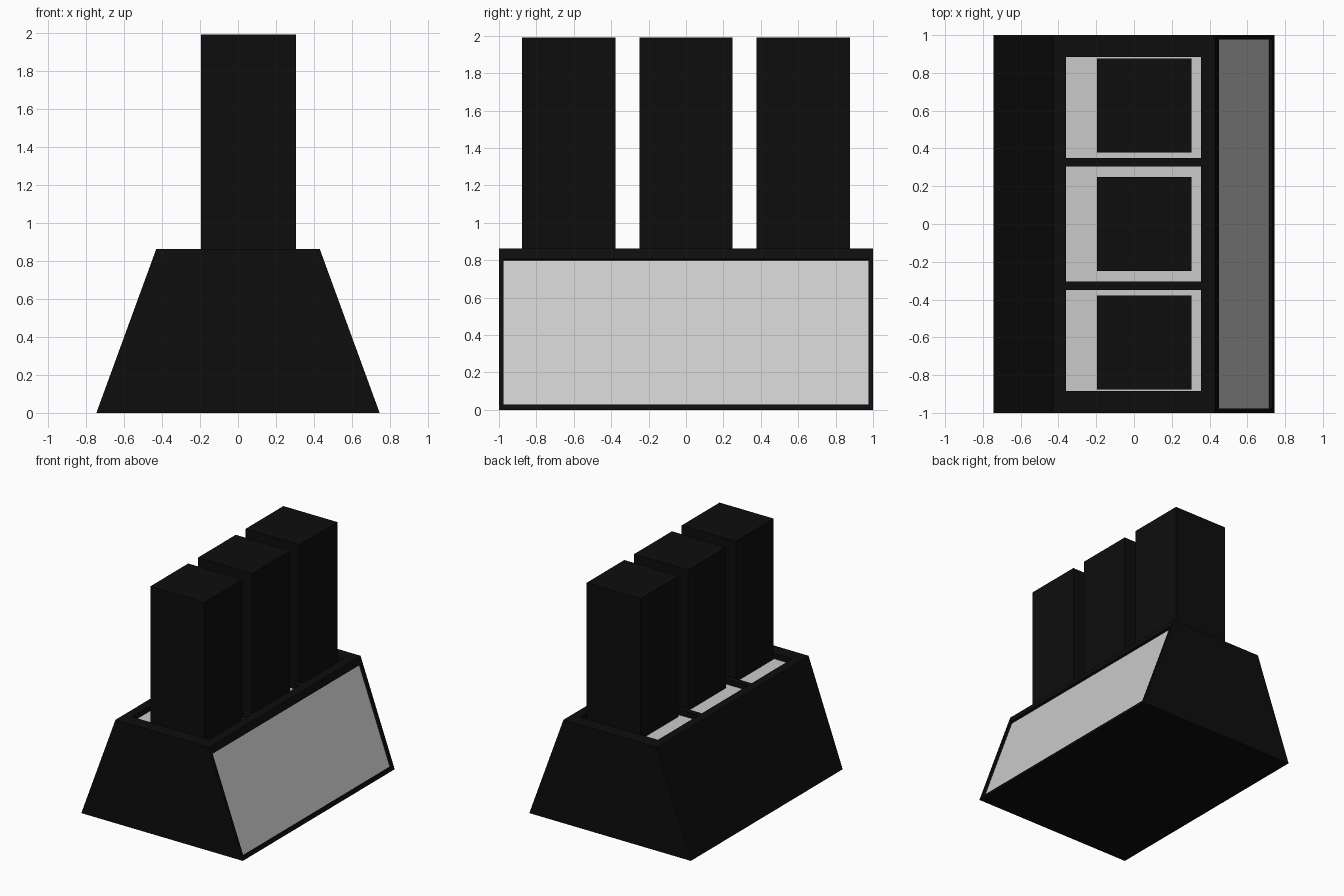
import bpy, bmesh, math
from mathutils import Vector, Matrix

if "Cube" in bpy.data.objects:
    bpy.data.objects.remove(bpy.data.objects["Cube"])

H, TOP = 0.862, 1.99
BOT_X, TOP_X = 0.745, 0.43
ROWS = (-0.627, 0.0, 0.627)

black = bpy.data.materials.new("black")
black.diffuse_color = (0.004, 0.004, 0.004, 1)
black.use_nodes = True
black.node_tree.nodes["Principled BSDF"].inputs["Base Color"].default_value = black.diffuse_color


def finish(name, bm, mat=None):
    me = bpy.data.meshes.new(name)
    bm.to_mesh(me)
    bm.free()
    ob = bpy.data.objects.new(name, me)
    bpy.context.collection.objects.link(ob)
    if mat:
        me.materials.append(mat)
    return ob


def box(name, lo, hi, mat=None, matrix=Matrix()):
    lo, hi = Vector(lo), Vector(hi)
    bm = bmesh.new()
    bmesh.ops.create_cube(bm, size=1, matrix=matrix @ Matrix.Translation((lo + hi) / 2)
                          @ Matrix.Diagonal((*(hi - lo), 1)))
    bmesh.ops.recalc_face_normals(bm, faces=bm.faces)
    return finish(name, bm, mat)


def sheet(name, x0, x1, y0, y1, z, matrix=Matrix()):
    # Single quad facing the local +z side
    bm = bmesh.new()
    face = bm.faces.new([bm.verts.new(matrix @ Vector(p)) for p in
                         ((x0, y0, z), (x1, y0, z), (x1, y1, z), (x0, y1, z))])
    face.normal_update()
    if face.normal.dot(matrix.to_3x3() @ Vector((0, 0, 1))) < 0:
        face.normal_flip()
    return finish(name, bm)


def cut(target, cutter):
    cutter.hide_render = True
    cutter.hide_viewport = True
    mod = target.modifiers.new("pocket", 'BOOLEAN')
    mod.operation = 'DIFFERENCE'
    mod.solver = 'EXACT'
    mod.object = cutter


# Tapered base
bm = bmesh.new()
profile = [(-BOT_X, 0), (BOT_X, 0), (TOP_X, H), (-TOP_X, H)]
face = bm.faces.new([bm.verts.new((x, -1, z)) for x, z in profile])
ext = bmesh.ops.extrude_face_region(bm, geom=[face])
bmesh.ops.translate(bm, vec=(0, 2, 0),
                    verts=[v for v in ext["geom"] if isinstance(v, bmesh.types.BMVert)])
if not any(len(e.link_faces) == 1 for e in bm.edges):
    bmesh.ops.recalc_face_normals(bm, faces=bm.faces)
else:
    bmesh.ops.holes_fill(bm, edges=bm.edges)
    bmesh.ops.recalc_face_normals(bm, faces=bm.faces)
base = finish("base", bm, black)

# Top pockets with pale floors, and a pillar standing in each
DEPTH = 0.045
for i, y in enumerate(ROWS):
    half = 0.305 if i == 1 else 0.267
    yc = 0 if i == 1 else math.copysign(0.617, y)
    cut(base, box(f"pocket_cutter_{i}", (-0.36, yc - half, H - DEPTH),
                  (0.355, yc + half, H + 0.1), black))
    sheet(f"pocket_floor_{i}", -0.36, 0.355, yc - half, yc + half, H - DEPTH + 0.001)
    box(f"pillar_{i}", (-0.195, y - 0.249, H - DEPTH), (0.304, y + 0.249, TOP), black)

# Recessed pale panel on the sloping right side (local x runs up the slope)
up = Vector((TOP_X - BOT_X, 0, H)).normalized()
out = Vector((up.z, 0, -up.x))
slope = Matrix((up, out.cross(up), out)).transposed().to_4x4()
slope.translation = (BOT_X, 0, 0)
s0, s1 = 0.029 / up.z, 0.806 / up.z
cut(base, box("side_cutter", (s0, -0.977, -0.021), (s1, 0.977, 0.1), black, slope))
sheet("side_panel", s0, s1, -0.977, 0.977, -0.020, slope)
